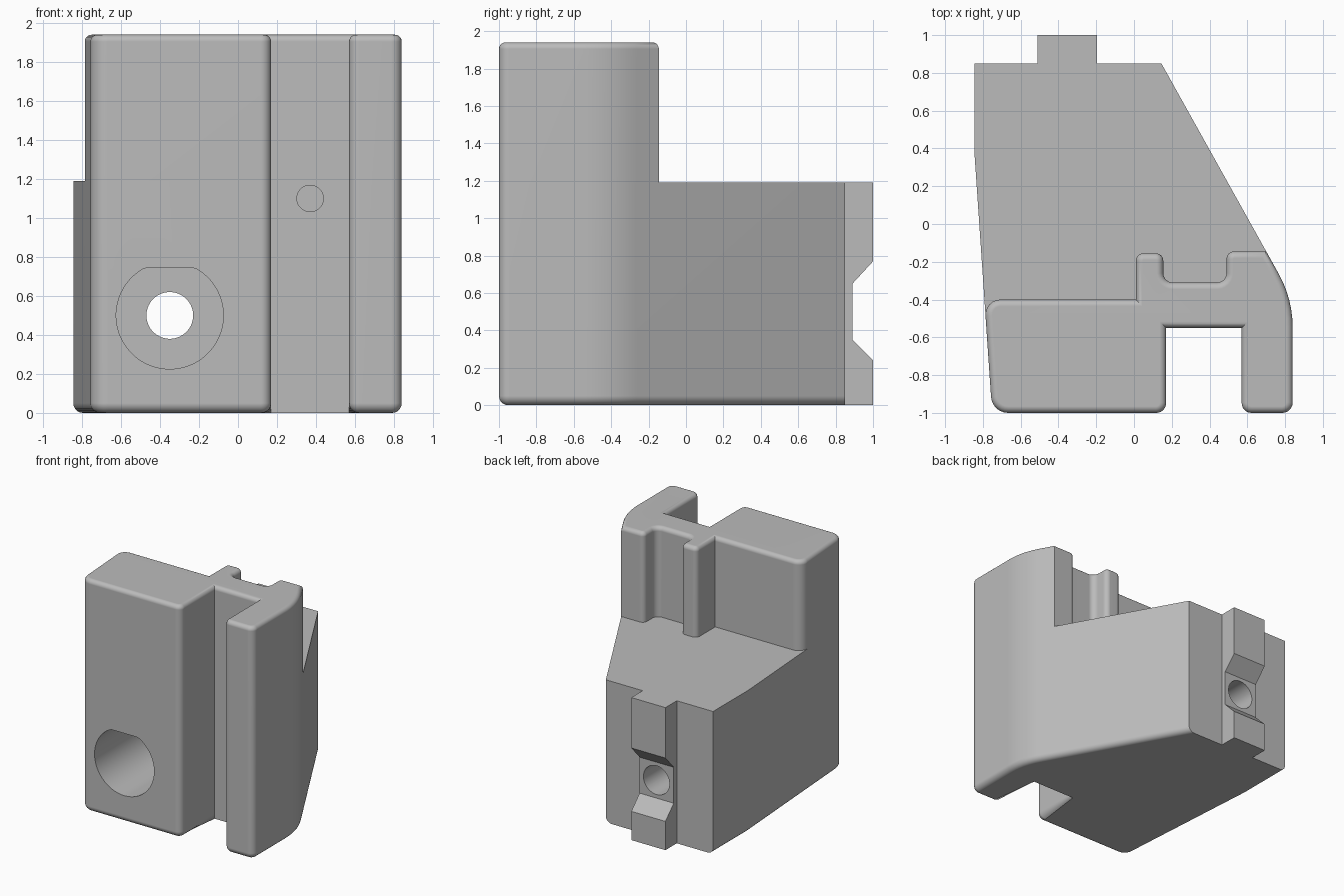
import bpy, bmesh, math
from mathutils import Vector

cube = bpy.data.objects.get("Cube")
if cube:
    bpy.data.objects.remove(cube, do_unlink=True)

grey = bpy.data.materials.new("plain_grey")
grey.use_nodes = True
grey.diffuse_color = (0.5, 0.5, 0.5, 1)
grey.node_tree.nodes["Principled BSDF"].inputs["Base Color"].default_value = (0.5, 0.5, 0.5, 1)


def rounded(points, steps=6):
    """Round each corner (x, y, radius) of a closed outline with an arc."""
    out = []
    for i, (x, y, r) in enumerate(points):
        p = Vector((x, y))
        if r == 0:
            out.append(p)
            continue
        a = (Vector(points[i - 1][:2]) - p).normalized()
        b = (Vector(points[(i + 1) % len(points)][:2]) - p).normalized()
        half = a.angle(b) / 2
        centre = p + (a + b).normalized() * (r / math.sin(half))
        start = p + a * (r / math.tan(half)) - centre
        end = p + b * (r / math.tan(half)) - centre
        sweep = start.angle_signed(end)
        for k in range(steps + 1):
            t = -sweep * k / steps
            out.append(centre + Vector((start.x * math.cos(t) - start.y * math.sin(t),
                                        start.x * math.sin(t) + start.y * math.cos(t))))
    return out


def prism(name, outline, low, high, place, bevel_rule=None, offset=0.0):
    """Extrude an outline from low to high; place maps (u, v, depth) to a position."""
    bm = bmesh.new()
    base = [bm.verts.new(place(p[0], p[1], low)) for p in outline]
    top = [bm.verts.new(place(p[0], p[1], high)) for p in outline]
    bm.faces.new(base[::-1])
    bm.faces.new(top)
    for i in range(len(base)):
        j = (i + 1) % len(base)
        bm.faces.new((base[i], base[j], top[j], top[i]))
    bmesh.ops.recalc_face_normals(bm, faces=bm.faces)
    if bevel_rule:
        edges = [e for e in bm.edges if bevel_rule(*[v.co for v in e.verts])]
        bmesh.ops.bevel(bm, geom=edges, offset=offset, offset_type='OFFSET', segments=5,
                        profile=0.5, affect='EDGES', clamp_overlap=False)
    mesh = bpy.data.meshes.new(name)
    bm.to_mesh(mesh)
    bm.free()
    mesh.materials.append(grey)
    obj = bpy.data.objects.new(name, mesh)
    bpy.context.collection.objects.link(obj)
    return obj


def select(obj):
    bpy.ops.object.select_all(action='DESELECT')
    obj.select_set(True)
    bpy.context.view_layer.objects.active = obj


def cut(obj, cutter):
    mod = obj.modifiers.new("cut", 'BOOLEAN')
    mod.operation, mod.solver, mod.object = 'DIFFERENCE', 'EXACT', cutter
    select(obj)
    bpy.ops.object.modifier_apply(modifier=mod.name)
    bpy.data.objects.remove(cutter, do_unlink=True)


def upright(u, v, d):
    return (u, v, d)


def along_y(u, v, d):
    return (u, d, v)


def along_x(u, v, d):
    return (d, u, v)


def circle(cx, cz, r, n=48):
    return [(cx + r * math.cos(math.tau * (k + 0.5) / n),
             cz + r * math.sin(math.tau * (k + 0.5) / n)) for k in range(n)]


# Front outline with the slot, shared by both bodies
SHELF = 1.19
TOP = 1.94
front = [(-0.751, -1, 0.09), (0.17, -1, 0.052), (0.17, -0.55, 0), (0.57, -0.55, 0),
         (0.57, -1, 0.052), (0.84, -1, 0.055), (0.84, -0.396, 0.58)]

# Lower body with the rear rail
lower = front + [(0.145, 0.85, 0), (-0.195, 0.85, 0), (-0.195, 1, 0), (-0.51, 1, 0),
                 (-0.51, 0.85, 0), (-0.845, 0.85, 0), (-0.845, 0.38, 0)]


def bottom_rim(a, b):
    mid = (a + b) / 2
    slot_back = abs(mid.x - 0.37) < 0.1 and mid.y < -0.5
    return a.z == 0 and b.z == 0 and mid.y < 0.84 and not slot_back


lower_body = prism("lower_body", rounded(lower), 0, SHELF, upright, bottom_rim, 0.05)

# Upper body with the rear ribs
upper = front + [(0.70, -0.145, 0), (0.49, -0.145, 0.04), (0.49, -0.31, 0.05),
                 (0.155, -0.31, 0.05), (0.155, -0.155, 0.04), (0.01, -0.155, 0.04),
                 (0.01, -0.40, 0), (-0.792, -0.40, 0.08)]
upper_body = prism("upper_body", rounded(upper), SHELF, TOP, upright,
                   lambda a, b: min(a.z, b.z) > TOP - 0.01, 0.035)

# Rail notch
notch = [(0.89, 0.35), (1.01, 0.23), (1.01, 0.78), (0.89, 0.65)]
cut(lower_body, prism("notch_cutter", notch, -0.7, 0.0, along_x))

# Flat-topped front bore, through hole and slot pin hole
bore = [(x, min(z, 0.745)) for x, z in circle(-0.35, 0.5, 0.275, 64)]
flat = [p for p in bore if p[1] == 0.745]
bore = [p for p in bore if p[1] < 0.745 or p in (flat[0], flat[-1])]
cut(lower_body, prism("bore_cutter", bore, -1.1, 0.45, along_y))
cut(lower_body, prism("through_cutter", circle(-0.35, 0.5, 0.12), 0.3, 1.1, along_y))
cut(lower_body, prism("pin_cutter", circle(0.37, 1.1, 0.068, 32), -0.65, -0.3, along_y))

# Smooth rounded edges, flat faces
for body in (lower_body, upper_body):
    select(body)
    bpy.ops.object.shade_smooth_by_angle(angle=math.radians(28))
    mod = body.modifiers.new("weighted_normals", 'WEIGHTED_NORMAL')
    mod.keep_sharp = True
